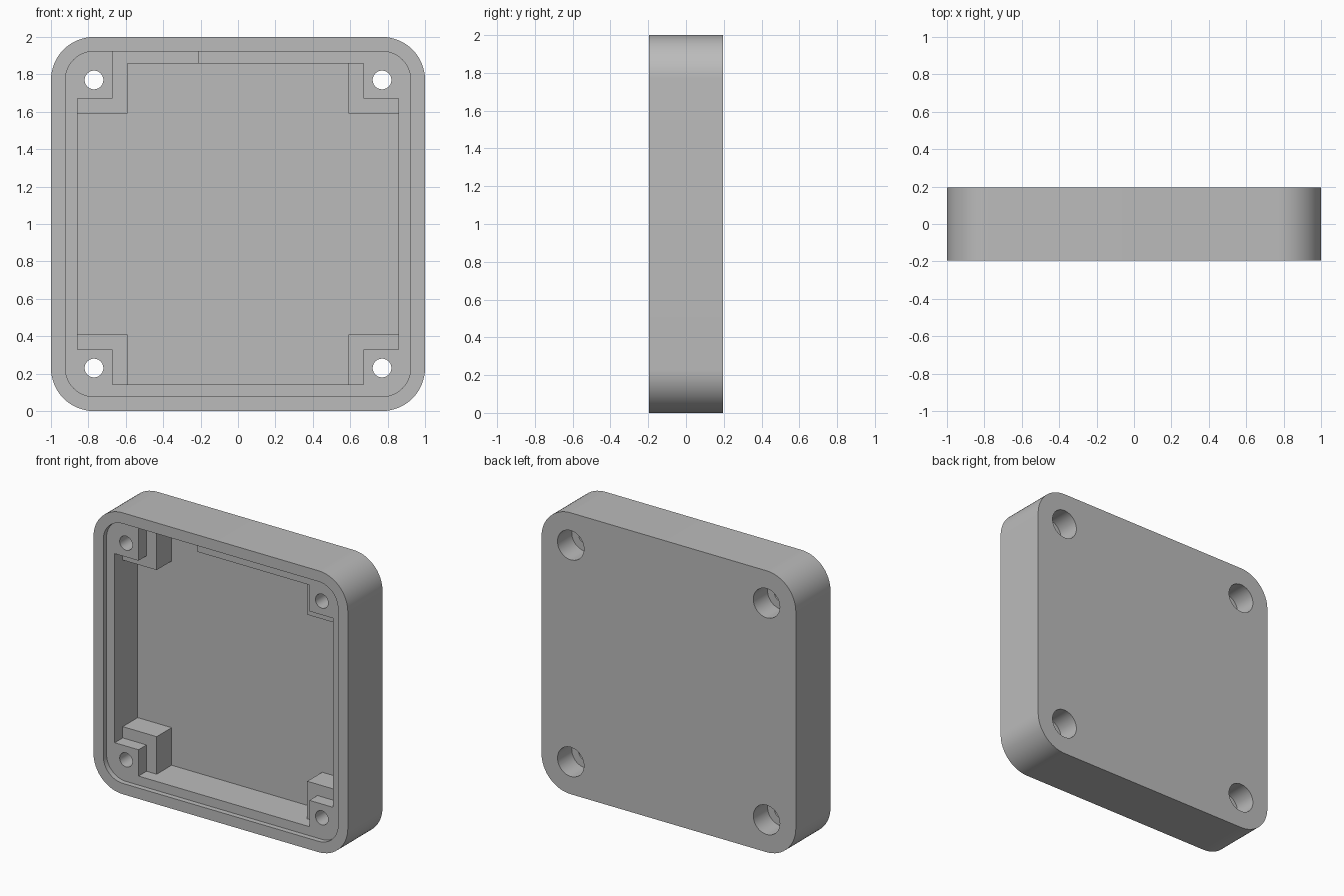
import bpy, bmesh
from math import sin, cos, pi

cube = bpy.data.objects.get("Cube")
if cube:
    bpy.data.objects.remove(cube, do_unlink=True)

FRONT, BACK = -0.195, 0.195
LEDGE = FRONT + 0.037      # floor of the shallow lid rebate
STEP = FRONT + 0.127       # top of the large corner blocks
FLOOR = FRONT + 0.295      # inner face of the back plate
OUT = 0.3                  # cutters start outside the body
RIM, WALL = 0.923, 0.859   # half sizes of rebate and cavity
HOLE = 0.77

grey = bpy.data.materials.new("plain grey")
grey.use_nodes = True
colour = (0.5, 0.5, 0.5, 1)
grey.diffuse_color = colour
grey.node_tree.nodes["Principled BSDF"].inputs["Base Color"].default_value = colour


def rounded_square(half, r, steps=16):
    """Outline of a square with rounded corners, centred on the origin."""
    c, pts = half - r, []
    for q, (sx, sz) in enumerate(((1, 1), (-1, 1), (-1, -1), (1, -1))):
        for i in range(steps + 1):
            a = (q + i / steps) * pi / 2
            pts.append((sx * c + r * cos(a), sz * c + r * sin(a)))
    return pts


def circle(x, z, r, n=48):
    return [(x + r * cos(2 * pi * i / n), z + r * sin(2 * pi * i / n)) for i in range(n)]


def notched_square(corner):
    """Cavity outline with a square block left standing in each corner."""
    w, c = WALL, corner
    return [(c, w), (c, c), (w, c), (w, -c), (c, -c), (c, -w),
            (-c, -w), (-c, -c), (-w, -c), (-w, c), (-c, c), (-c, w)]


def prism(name, outline, y0, y1):
    """Extrude an x-z outline along y."""
    bm = bmesh.new()
    base = bm.faces.new([bm.verts.new((x, y0, z + 1)) for x, z in outline])
    new = bmesh.ops.extrude_face_region(bm, geom=[base])["geom"]
    bmesh.ops.translate(bm, vec=(0, y1 - y0, 0),
                        verts=[v for v in new if isinstance(v, bmesh.types.BMVert)])
    bmesh.ops.recalc_face_normals(bm, faces=bm.faces)
    mesh = bpy.data.meshes.new(name)
    bm.to_mesh(mesh)
    bm.free()
    mesh.materials.append(grey)
    obj = bpy.data.objects.new(name, mesh)
    bpy.context.collection.objects.link(obj)
    return obj


def cut(body, outline, y0, y1):
    cutter = prism("cutter", outline, y0, y1)
    cutter.hide_render = True
    mod = body.modifiers.new("cut", "BOOLEAN")
    mod.operation, mod.solver, mod.object = "DIFFERENCE", "EXACT", cutter
    bpy.ops.object.modifier_apply(modifier=mod.name)
    bpy.data.objects.remove(cutter, do_unlink=True)


# Rounded outer shell
case = prism("enclosure_shell", rounded_square(1, 0.23), FRONT, BACK)
bpy.ops.object.select_all(action="DESELECT")
case.select_set(True)
bpy.context.view_layer.objects.active = case

# Lid rebate
cut(case, rounded_square(RIM, 0.153), -OUT, LEDGE)

# Upper cavity with small corner blocks and a slot in the top ledge
upper = notched_square(0.672)
upper[-1:] = [(-0.672, RIM), (-0.21, RIM), (-0.21, WALL)]
cut(case, upper, -OUT, STEP)

# Deep cavity with the larger corner blocks
cut(case, notched_square(0.592), -OUT, FLOOR)

# Screw holes, counterbored from the back
for sx in (-1, 1):
    for sz in (-1, 1):
        cut(case, circle(sx * HOLE, sz * HOLE, 0.05), -OUT, OUT)
        cut(case, circle(sx * HOLE, sz * HOLE, 0.104), BACK - 0.16, OUT)

bpy.ops.object.shade_smooth_by_angle(angle=0.5)
